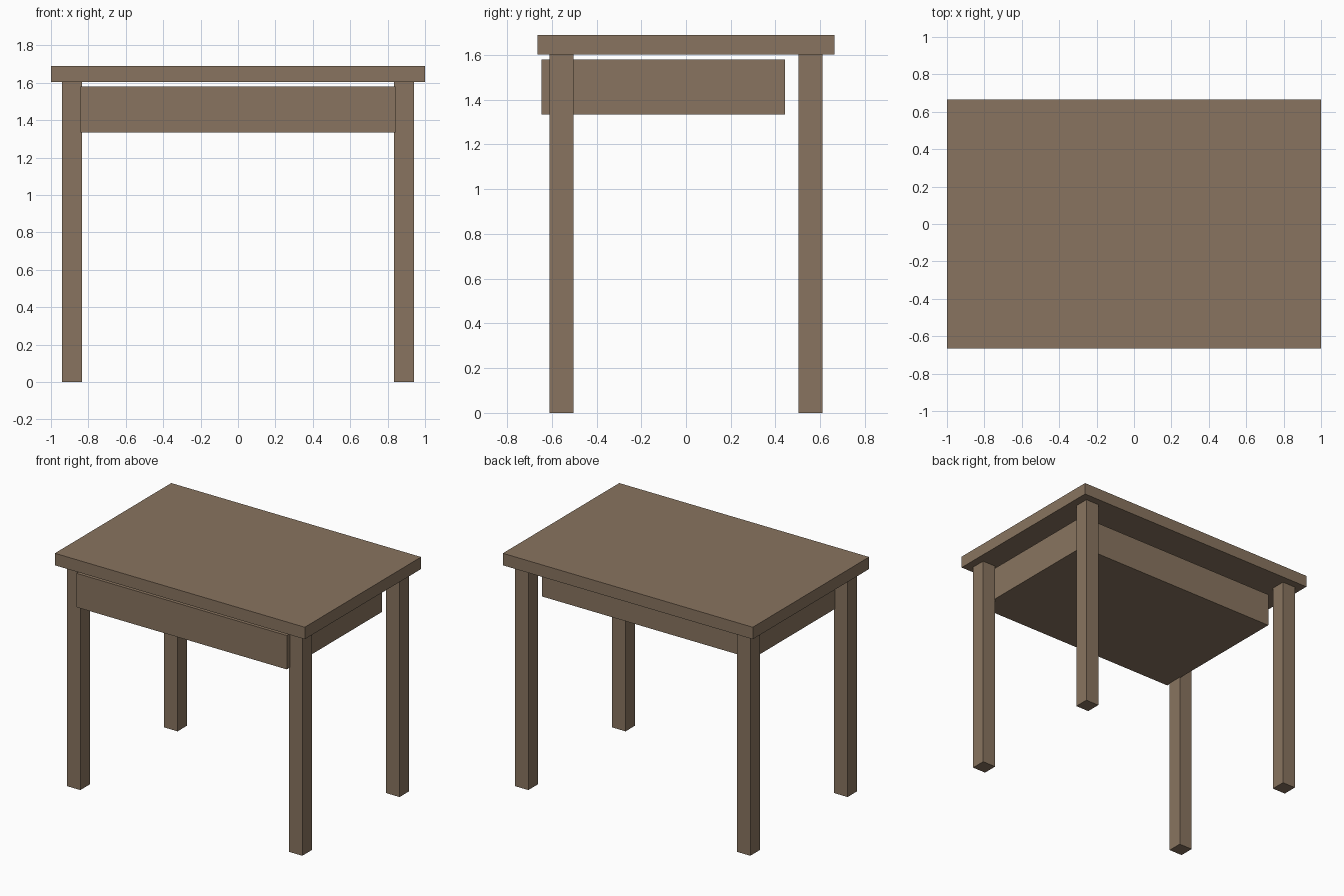
import bpy
import bmesh

if "Cube" in bpy.data.objects:
    bpy.data.objects.remove(bpy.data.objects["Cube"])

wood = bpy.data.materials.new("wood")
wood.diffuse_color = (0.25, 0.175, 0.115, 1)
wood.use_nodes = True
wood.node_tree.nodes["Principled BSDF"].inputs["Base Color"].default_value = wood.diffuse_color


def box(name, x0, x1, y0, y1, z0, z1):
    """Axis-aligned box between the given limits."""
    bm = bmesh.new()
    bmesh.ops.create_cube(bm, size=1)
    for v in bm.verts:
        v.co.x = x1 if v.co.x > 0 else x0
        v.co.y = y1 if v.co.y > 0 else y0
        v.co.z = z1 if v.co.z > 0 else z0
    mesh = bpy.data.meshes.new(name)
    bm.to_mesh(mesh)
    bm.free()
    mesh.materials.append(wood)
    obj = bpy.data.objects.new(name, mesh)
    bpy.context.collection.objects.link(obj)
    return obj


# Table top
box("table_top", -1, 1, -0.665, 0.665, 1.603, 1.69)

# Four legs: one corner mirrored across x and y
legs = box("legs", 0.835, 0.942, 0.502, 0.61, 0, 1.603)
mirror = legs.modifiers.new("mirror", "MIRROR")
mirror.use_axis = (True, True, False)

# Drawer: open-topped tray hung between the legs
drawer = box("drawer", -0.842, 0.842, -0.645, 0.443, 1.335, 1.58)
bm = bmesh.new()
bm.from_mesh(drawer.data)
bm.normal_update()
top = max(bm.faces, key=lambda f: f.calc_center_median().z)
bmesh.ops.inset_region(bm, faces=[top], thickness=0.04)
floor = bmesh.ops.extrude_discrete_faces(bm, faces=[top])["faces"][0]
bmesh.ops.translate(bm, verts=floor.verts, vec=(0, 0, -0.205))
bm.normal_update()
bm.to_mesh(drawer.data)
bm.free()
